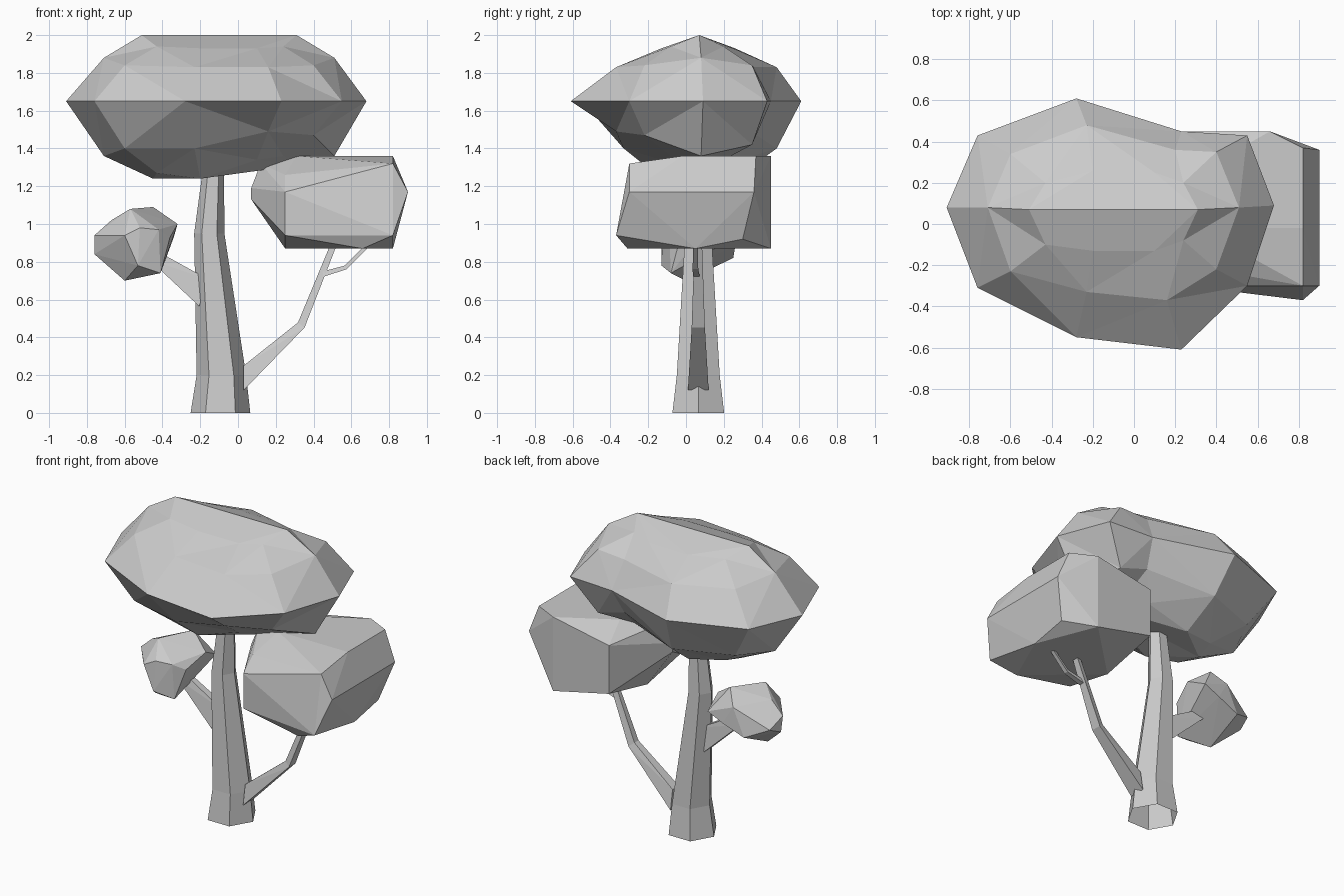
import bpy, bmesh, math
from mathutils import Vector

grey = bpy.data.materials.new("matte_grey")
grey.diffuse_color = (0.6, 0.6, 0.6, 1)


def finish(name, bm):
    bmesh.ops.recalc_face_normals(bm, faces=bm.faces[:])
    me = bpy.data.meshes.new(name)
    bm.to_mesh(me)
    bm.free()
    me.materials.append(grey)
    ob = bpy.data.objects.new(name, me)
    bpy.context.collection.objects.link(ob)
    return ob


def loft(name, rings, ridge_caps=False, open_start=False):
    """Skin a stack of equal-sized rings and close the ends."""
    bm = bmesh.new()
    vs = [[bm.verts.new(p) for p in r] for r in rings]
    n = len(vs[0])
    for a, b in zip(vs, vs[1:]):
        for i in range(n):
            j = (i + 1) % n
            bm.faces.new((a[i], a[j], b[j], b[i]))
    for ring in (vs[-1:] if open_start else (vs[0], vs[-1])):
        if ridge_caps:  # two halves meeting on a ridge from end to end
            h = n // 2
            bm.faces.new(ring[:h + 1])
            bm.faces.new(ring[h:] + ring[:1])
        else:
            bm.faces.new(ring)
    bmesh.ops.triangulate(bm, faces=[f for f in bm.faces if len(f.verts) > 3])
    return finish(name, bm)


def hull(name, pts):
    bm = bmesh.new()
    for p in pts:
        bm.verts.new(p)
    bmesh.ops.convex_hull(bm, input=bm.verts[:])
    loose = [v for v in bm.verts if not v.link_faces]
    bmesh.ops.delete(bm, geom=loose, context='VERTS')
    return finish(name, bm)


def branch(name, stations):
    """Four-sided limb: each station is x, y, z, half height, half width, tilt."""
    rings = []
    for x, y, z, h, w, tilt in stations:
        t = math.radians(tilt)
        up = Vector((-math.sin(t), 0, math.cos(t))) * h
        side = Vector((0, w, 0))
        c = Vector((x, y, z))
        rings.append([c + up + side * 0.6, c + up - side * 0.6,
                      c - up - side, c - up + side])
    return loft(name, rings)


# Trunk: tapering, slightly leaning hexagon, open underneath
loft("trunk", [
    [(cx + r * math.cos(i * math.pi / 3), 0.065 + r * math.sin(i * math.pi / 3), z)
     for i in range(6)]
    for cx, r, z in ((-0.093, 0.158, 0), (-0.088, 0.131, 0.2),
                     (-0.152, 0.08, 0.95), (-0.128, 0.054, 1.32))], open_start=True)

# Limbs
branch("right_branch", [(0.03, 0.065, 0.185, 0.065, 0.055, 0),
                        (0.335, 0.065, 0.465, 0.022, 0.035, 52),
                        (0.51, 0.065, 0.90, 0.016, 0.02, 68)])
branch("right_twig", [(0.45, 0.055, 0.735, 0.014, 0.018, 15),
                      (0.57, 0.05, 0.77, 0.011, 0.015, 30),
                      (0.70, 0.05, 0.90, 0.010, 0.012, 45)])
branch("left_branch", [(-0.18, 0.06, 0.635, 0.075, 0.045, -20),
                       (-0.45, 0.07, 0.835, 0.03, 0.03, -42)])

# Main crown: rings run left end, back, right end, front
rim = [(-.91, .08), (-.76, .43), (-.28, .61), (.23, .45), (.55, .43),
       (.68, .09), (.55, -.30), (.23, -.61), (-.28, -.55), (-.76, -.31)]
shoulder = [(-.71, .08), (-.60, .34), (-.23, .48), (.20, .36), (.40, .35),
            (.51, .08), (.40, -.22), (.16, -.37), (-.23, -.33), (-.60, -.23)]
inner = [(-.51, .07), (-.43, .20), (-.2, .26), (.1, .25), (.24, .20),
         (.31, .07), (.24, -.08), (.1, -.13), (-.2, -.13), (-.43, -.10)]


def at(ring, heights):
    return [(x, y, z) for (x, y), z in zip(ring, heights)]


top_z = [2.0, 1.94, 1.93, 1.93, 1.94, 2.0, 1.94, 1.93, 1.93, 1.94]
high_z = [1.88, 1.84, 1.83, 1.83, 1.84, 1.88, 1.84, 1.83, 1.83, 1.84]
low_z = [1.36, 1.40, 1.40, 1.48, 1.42, 1.36, 1.47, 1.49, 1.40, 1.40]
base_z = [1.24, 1.27, 1.24, 1.33, 1.34, 1.31, 1.36, 1.34, 1.24, 1.27]
loft("main_crown", [at(inner, top_z), at(shoulder, high_z), at(rim, [1.65] * 10),
                    at(shoulder, low_z), at([(-.45, .07)] + inner[1:], base_z)],
     ridge_caps=True)

# Right foliage clump
hull("right_foliage", [
    (.82, -.30, 1.32), (.82, .36, 1.32), (.90, .36, 1.17), (.90, -.30, 1.17),
    (.82, -.37, .94), (.25, -.30, .94), (.66, -.31, .87), (.82, .05, .87),
    (.25, .05, .87), (.66, .45, .87), (.25, .45, .96), (.82, .30, .92),
    (.25, -.30, 1.17), (.25, -.20, 1.26), (.67, -.30, 1.17),
    (.82, .37, 1.36), (.66, .45, 1.36), (.31, .25, 1.36), (.31, -.02, 1.36),
    (.82, -.02, 1.36), (.25, .45, 1.28), (.12, .05, 1.32),
    (.07, .04, 1.13), (.07, .04, 1.19)])

# Left foliage clump
hull("left_foliage", [
    (-.60, .0, .70), (-.41, -.08, .74), (-.34, .26, .93), (-.32, .12, 1.0),
    (-.45, .18, 1.09), (-.57, -.02, 1.08), (-.67, .06, 1.02), (-.76, .07, .94),
    (-.76, .09, .84), (-.60, -.13, .94), (-.52, -.12, .98), (-.42, -.09, .97),
    (-.53, -.13, .78), (-.36, -.03, .93), (-.74, .18, .88), (-.60, .25, .82),
    (-.45, .26, .88), (-.52, .25, 1.0)])
